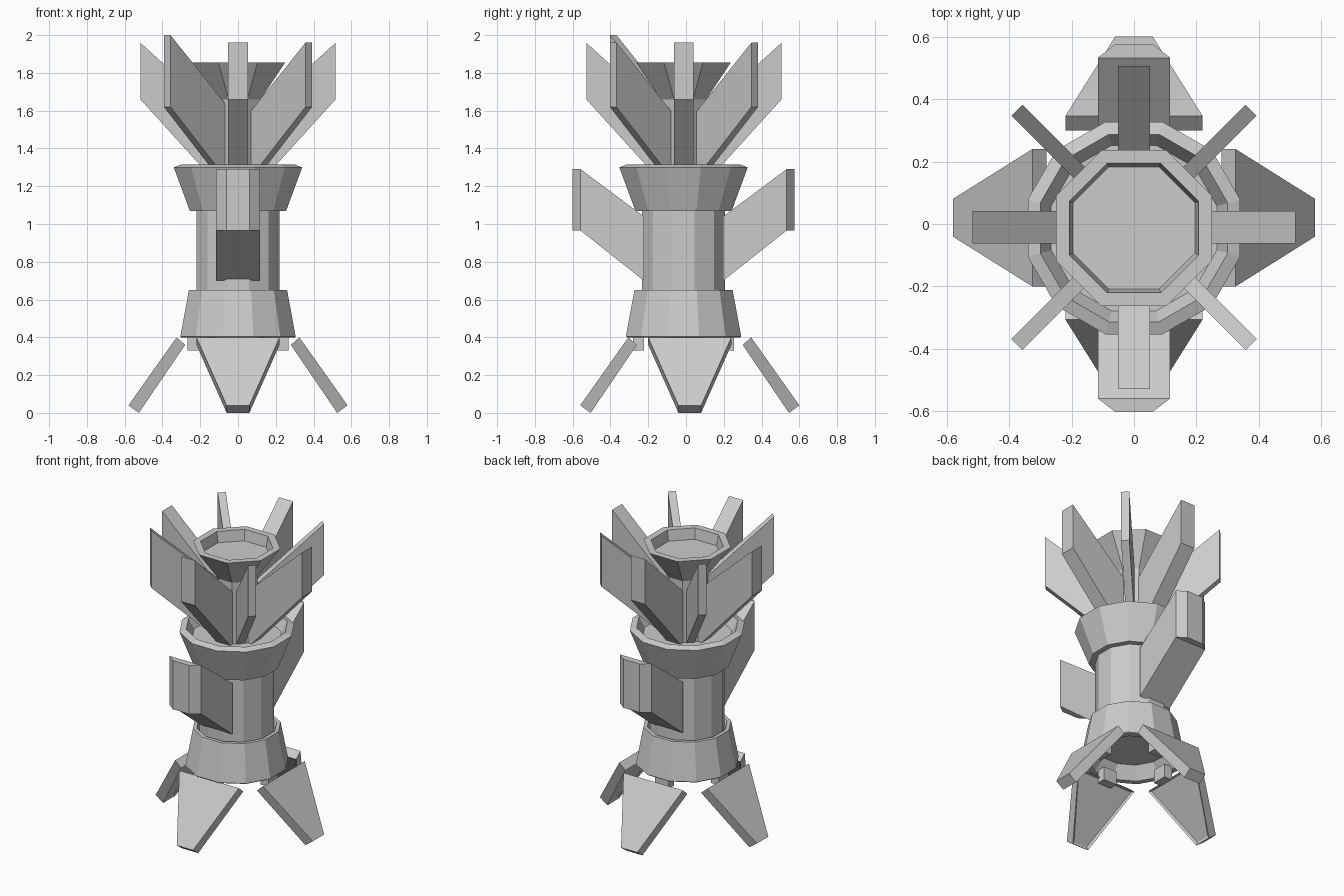
import bpy, bmesh, math
from mathutils import Matrix, Vector

if "Cube" in bpy.data.objects:
    bpy.data.objects.remove(bpy.data.objects["Cube"])

grey = bpy.data.materials.new("plain_grey")
grey.diffuse_color = (0.6, 0.6, 0.6, 1)
grey.use_nodes = True
grey.node_tree.nodes["Principled BSDF"].inputs["Base Color"].default_value = grey.diffuse_color

BODY_Y = -0.013   # axis of the body
LEG_Y = 0.02      # axis of the leg ring


def finish(bm, name):
    bmesh.ops.recalc_face_normals(bm, faces=bm.faces)
    mesh = bpy.data.meshes.new(name)
    bm.to_mesh(mesh)
    bm.free()
    mesh.materials.append(grey)
    obj = bpy.data.objects.new(name, mesh)
    bpy.context.collection.objects.link(obj)
    return obj


def lathe(name, sides, profile):
    """Faceted solid from (flat-to-centre radius, z) steps, flats facing the axes."""
    bm = bmesh.new()
    step = 2 * math.pi / sides
    rings = []
    for radius, z in profile:
        r = radius / math.cos(step / 2)
        rings.append([bm.verts.new((r * math.cos((i + 0.5) * step),
                                    BODY_Y + r * math.sin((i + 0.5) * step), z))
                      for i in range(sides)])
    for a, b in zip(rings, rings[1:]):
        for i in range(sides):
            j = (i + 1) % sides
            bm.faces.new((a[i], a[j], b[j], b[i]))
    bm.faces.new(rings[0][::-1])
    bm.faces.new(rings[-1])
    return finish(bm, name)


def slab(name, angle, centre_y, profile, caps=None, recess_edge=None):
    """Radial plate from (distance, z, half width) points, turned to an angle."""
    bm = bmesh.new()
    n = len(profile)
    left = [bm.verts.new((r, w, z)) for r, z, w in profile]
    right = [bm.verts.new((r, -w, z)) for r, z, w in profile]
    strips = []
    for i in range(n):
        j = (i + 1) % n
        strips.append(bm.faces.new((left[i], left[j], right[j], right[i])))
    for cap in caps or [range(n)]:
        bm.faces.new([left[i] for i in cap])
        bm.faces.new([right[i] for i in cap][::-1])
    bmesh.ops.recalc_face_normals(bm, faces=bm.faces)
    if recess_edge is not None:
        bmesh.ops.inset_region(bm, faces=[strips[recess_edge]],
                               thickness=0.018, depth=-0.01)
    bm.transform(Matrix.Translation(Vector((0, centre_y, 0)))
                 @ Matrix.Rotation(math.radians(angle), 4, 'Z'))
    return finish(bm, name)


# Main column and collars
lathe("body_column", 12, [(0.22, 0.5), (0.22, 1.2)])
lathe("lower_collar", 12, [(0.21, 0.48), (0.265, 0.40), (0.30, 0.40), (0.305, 0.405),
                           (0.26, 0.65), (0.237, 0.65), (0.224, 0.62)])
lathe("upper_collar", 12, [(0.255, 1.07), (0.34, 1.30), (0.30, 1.315), (0.265, 1.25)])

# Neck with flared, hollow top cup
lathe("neck_and_cup", 8, [(0.12, 1.2), (0.12, 1.66), (0.25, 1.855),
                          (0.207, 1.855), (0.195, 1.785)])

# Four splayed legs with recessed undersides, and their hinge blocks
for k, side in enumerate(("right", "back", "left", "front")):
    slab(f"{side}_leg", 90 * k, LEG_Y,
         [(0.28, 0.36, 0.22), (0.525, 0.0, 0.06), (0.58, 0.04, 0.06), (0.325, 0.40, 0.22)],
         recess_edge=0)
    slab(f"{side}_hinge", 90 * k, BODY_Y,
         [(0.21, 0.33, 0.05), (0.268, 0.33, 0.05), (0.268, 0.42, 0.05), (0.21, 0.42, 0.05)])

# Large chamfered fins on the front and back of the column
for side, angle in (("back", 90), ("front", 270)):
    slab(f"{side}_body_fin", angle, BODY_Y,
         [(0.21, 0.70, 0.116), (0.545, 0.965, 0.116), (0.588, 0.965, 0.06),
          (0.588, 1.29, 0.06), (0.545, 1.29, 0.116), (0.21, 1.04, 0.116)],
         caps=[(0, 1, 4, 5), (1, 2, 3, 4)])

# Crown of eight fins: thick on the axes, thin on the diagonals
for k in range(4):
    slab(f"thick_crown_fin_{k + 1}", 90 * k, BODY_Y + 0.002,
         [(0.10, 1.24, 0.052), (0.145, 1.25, 0.052), (0.517, 1.66, 0.052),
          (0.517, 1.96, 0.052), (0.10, 1.58, 0.052)])
    top = 2.0 if k == 2 else 1.96
    slab(f"thin_crown_fin_{k + 1}", 90 * k + 45, BODY_Y + 0.002,
         [(0.09, 1.24, 0.025), (0.125, 1.25, 0.025), (0.53, 1.62, 0.025),
          (0.53, top, 0.025), (0.09, top - 0.39, 0.025)])
